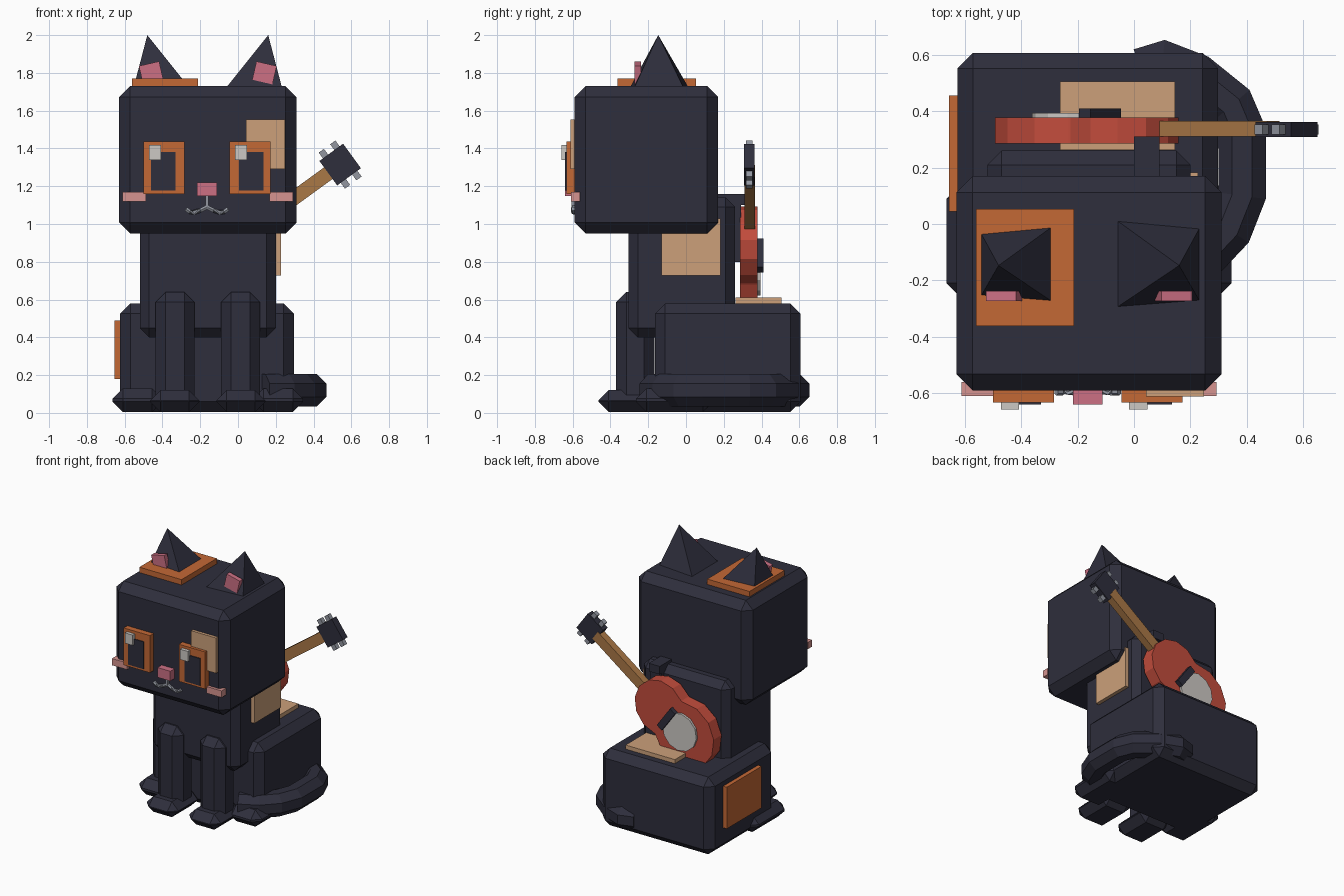
import bpy, bmesh, math
from mathutils import Vector, Matrix

if "Cube" in bpy.data.objects:
    bpy.data.objects.remove(bpy.data.objects["Cube"])


def material(name, r, g, b):
    lin = [((c / 255 + 0.055) / 1.055) ** 2.4 for c in (r, g, b)]
    m = bpy.data.materials.new(name)
    m.diffuse_color = (*lin, 1)
    m.use_nodes = True
    m.node_tree.nodes["Principled BSDF"].inputs["Base Color"].default_value = m.diffuse_color
    return m


DARK = material("charcoal fur", 46, 46, 60)
ORANGE = material("orange fur", 196, 104, 53)
TAN = material("tan fur", 204, 160, 122)
PINK = material("nose pink", 204, 112, 132)
BLUSH = material("blush pink", 214, 148, 144)
WHITE = material("off white", 204, 200, 196)
GREY = material("steel grey", 146, 150, 160)
RED = material("guitar red", 194, 76, 60)
WOOD = material("neck wood", 170, 120, 70)

CX = -0.16  # symmetry plane of the cat
SIDES = (("left", -1), ("right", 1))


def finish(name, bm, mat):
    bmesh.ops.recalc_face_normals(bm, faces=bm.faces)
    me = bpy.data.meshes.new(name)
    bm.to_mesh(me)
    bm.free()
    me.materials.append(mat)
    ob = bpy.data.objects.new(name, me)
    bpy.context.collection.objects.link(ob)
    return ob


def box(name, mat, x, y, z, bevel=0, matrix=None):
    """Box from (min, max) ranges, optionally chamfered and transformed."""
    bm = bmesh.new()
    bmesh.ops.create_cube(bm, size=1)
    for v in bm.verts:
        v.co = Vector([(a + b) / 2 + c * (b - a) for (a, b), c in zip((x, y, z), v.co)])
    if bevel:
        bmesh.ops.bevel(bm, geom=bm.edges[:], offset=bevel, segments=1,
                        affect='EDGES', profile=0.5)
    if matrix:
        bm.transform(matrix)
    return finish(name, bm, mat)


def tube(name, mat, path, radius, sides):
    """Faceted tube along a list of points, with tapered ends."""
    bm = bmesh.new()
    pts = [Vector(p) for p in path]
    rings = []
    for i, p in enumerate(pts):
        d = (pts[min(i + 1, len(pts) - 1)] - pts[max(i - 1, 0)]).normalized()
        up = Vector((0, 1, 0)) if abs(d.y) < 0.3 and abs(d.z) > 0.3 else Vector((0, 0, 1))
        a = d.cross(up).normalized()
        b = a.cross(d)
        rings.append([bm.verts.new(p + radius * (a * math.cos(t) + b * math.sin(t)))
                      for t in [2 * math.pi * (k + 0.5) / sides for k in range(sides)]])
    for r, s in zip(rings, rings[1:]):
        for k in range(sides):
            n = (k + 1) % sides
            bm.faces.new((r[k], r[n], s[n], s[k]))
    bm.faces.new(rings[0])
    bm.faces.new(rings[-1])
    return finish(name, bm, mat)


def prism(name, mat, outline, y0, y1, matrix):
    """Extrude an outline in the local XZ plane from y0 to y1."""
    bm = bmesh.new()
    f = bm.faces.new([bm.verts.new((u, y0, v)) for u, v in outline])
    new = bmesh.ops.extrude_face_region(bm, geom=[f])["geom"]
    for v in new:
        if isinstance(v, bmesh.types.BMVert):
            v.co.y = y1
    bm.transform(matrix)
    return finish(name, bm, mat)


# Main masses
box("head", DARK, (-0.63, 0.31), (-0.59, 0.17), (0.95, 1.73), 0.058)
box("torso", DARK, (-0.52, 0.20), (-0.305, 0.26), (0.40, 1.14), 0.05)
box("haunches", DARK, (-0.625, 0.297), (-0.165, 0.607), (0.005, 0.58), 0.055)

for side, s in SIDES:
    # Legs and paws
    def span(a, b):
        return tuple(sorted((CX + s * a, CX + s * b)))
    box(f"{side}_front_leg", DARK, span(0.07, 0.277), (-0.37, -0.168), (0.04, 0.64), 0.054)
    box(f"{side}_front_paw", DARK, span(0.045, 0.305), (-0.463, -0.13), (0.005, 0.12), 0.054)
    box(f"{side}_hind_paw", DARK, span(0.24, 0.505), (-0.265, 0.145), (0.005, 0.13), 0.055)

    # Ear: skewed pyramid
    bm = bmesh.new()
    base = [bm.verts.new((CX + s * dx, y, 1.725))
            for dx, y in ((0.10, 0.012), (0.392, -0.015), (0.392, -0.272), (0.10, -0.295))]
    tip = bm.verts.new((CX + s * 0.32, -0.147, 2.0))
    bm.faces.new(base)
    for k in range(4):
        bm.faces.new((base[k], base[(k + 1) % 4], tip))
    finish(f"{side}_ear", bm, DARK)
    m = Matrix.Translation((CX + s * 0.30, -0.255, 1.80)) @ Matrix.Rotation(s * math.radians(13), 4, 'Y')
    box(f"{side}_inner_ear", PINK, (-0.055, 0.055), (-0.018, 0.018), (-0.05, 0.05), 0, m)

    # Cheek
    box(f"{side}_cheek", BLUSH, span(0.327, 0.452), (-0.61, -0.56), (1.12, 1.17))

# Eyes (pupil and glint are shifted the same way on both sides)
for side, x in (("left", -0.50), ("right", -0.045)):
    p = x + (0.04 if side == "left" else 0.05)
    box(f"{side}_eye", ORANGE, (x, x + 0.217), (-0.633, -0.58), (1.16, 1.437))
    box(f"{side}_pupil", DARK, (p, p + 0.13), (-0.64, -0.6), (1.177, 1.38))
    box(f"{side}_eye_glint", WHITE, (x + 0.028, x + 0.092), (-0.658, -0.61), (1.34, 1.417))

# Nose and mouth
box("nose", PINK, (-0.216, -0.111), (-0.64, -0.58), (1.147, 1.22))
box("mouth_stem", GREY, (-0.173, -0.155), (-0.607, -0.58), (1.085, 1.15))
for side, s in SIDES:
    tube(f"{side}_mouth_curve", GREY,
         [(-0.164 + s * dx, -0.595, z) for dx, z in
          ((0, 1.09), (0.035, 1.072), (0.07, 1.062), (0.09, 1.064), (0.112, 1.08))], 0.013, 6)

# Fur patches
box("face_patch", TAN, (0.042, 0.248), (-0.612, -0.58), (1.29, 1.553))
box("crown_patch", ORANGE, (-0.56, -0.212), (-0.362, 0.053), (1.70, 1.77))
box("flank_patch", ORANGE, (-0.655, -0.60), (0.045, 0.455), (0.18, 0.49))
box("shoulder_patch", TAN, (0.17, 0.227), (-0.13, 0.182), (0.727, 1.03))
box("back_patch", TAN, (-0.262, 0.145), (0.262, 0.505), (0.55, 0.61))

# Tail curling around the right side
tube("tail", DARK, [(x, y, 0.12) for x, y in
                    ((0.03, 0.54), (0.10, 0.568), (0.22, 0.52), (0.345, 0.42), (0.383, 0.33),
                     (0.383, 0.10), (0.335, -0.02), (0.25, -0.11), (0.13, -0.17))], 0.092, 8)

# Guitar on the back: local x runs along the neck
G = Matrix.Translation((-0.25, 0, 0.74)) @ Matrix.Rotation(-math.radians(36), 4, 'Y')


def arc(cx, r, a0, a1, n):
    return [(cx + r * math.cos(math.radians(a0 + (a1 - a0) * k / n)),
             r * math.sin(math.radians(a0 + (a1 - a0) * k / n))) for k in range(n + 1)]


prism("guitar_body", RED, arc(0, 0.245, 50, 310, 9) + arc(0.253, 0.205, -115, 115, 8), 0.285, 0.378, G)
prism("guitar_disc", WHITE, arc(0.035, 0.14, 0, 330, 11), 0.37, 0.394, G)
box("guitar_bridge", DARK, (0.135, 0.185), (0.37, 0.41), (-0.093, 0.093), 0, G)
box("guitar_neck", WOOD, (0.42, 0.92), (0.31, 0.365), (-0.038, 0.038), 0, G)
box("guitar_headstock", DARK, (0.90, 1.055), (0.308, 0.362), (-0.08, 0.08), 0, G)
for side, s in SIDES:
    for i, u in enumerate((0.94, 1.015)):
        box(f"{side}_tuning_peg_{i + 1}", GREY, (u - 0.017, u + 0.017), (0.318, 0.352),
            tuple(sorted((s * 0.07, s * 0.118))), 0, G)

# Strap holding the guitar
box("strap_top", DARK, (0.0, 0.09), (0.14, 0.31), (1.10, 1.16))
box("strap_back", DARK, (0.0, 0.09), (0.25, 0.29), (0.80, 1.13))
